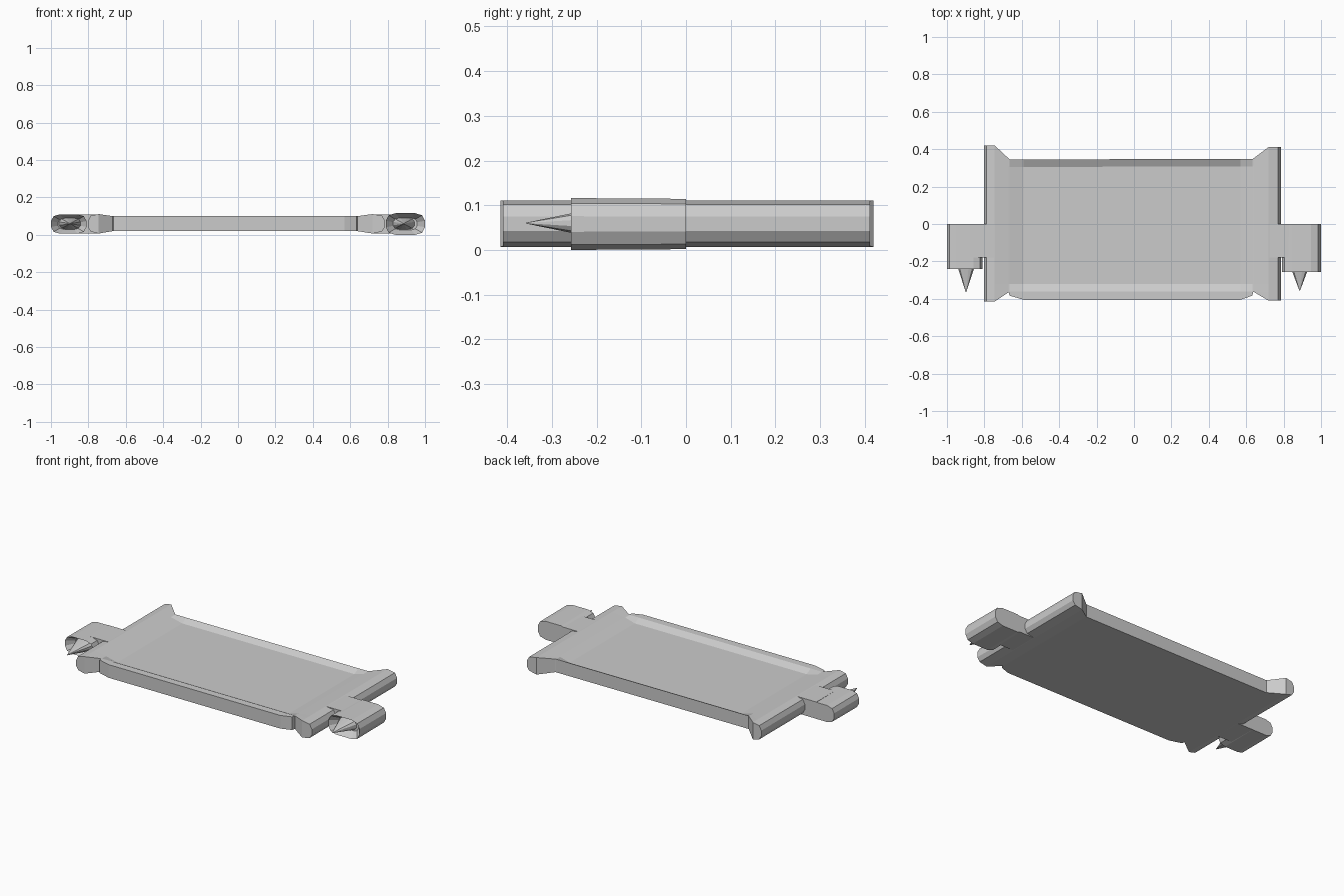
import bpy, bmesh

if "Cube" in bpy.data.objects:
    bpy.data.objects.remove(bpy.data.objects["Cube"])


def make_object(name, bm):
    bmesh.ops.remove_doubles(bm, verts=bm.verts, dist=0.0001)
    bmesh.ops.recalc_face_normals(bm, faces=bm.faces)
    mesh = bpy.data.meshes.new(name)
    bm.to_mesh(mesh)
    bm.free()
    ob = bpy.data.objects.new(name, mesh)
    bpy.context.collection.objects.link(ob)
    return ob


def loft(name, rings):
    """Skin a series of closed rings and cap both ends."""
    bm = bmesh.new()
    loops = [[bm.verts.new(p) for p in ring] for ring in rings]
    n = len(loops[0])
    for a, b in zip(loops, loops[1:]):
        for i in range(n):
            j = (i + 1) % n
            bm.faces.new((a[i], a[j], b[j], b[i]))
    bm.faces.new(loops[0])
    bm.faces.new(loops[-1])
    return make_object(name, bm)


# Dished plate with flared, rounded side rails
def section(x, yf, yb, zb, zt, zf):
    return [(x, yf, zb), (x, yb, zb), (x, yb, zt), (x, yb - 0.04, zf),
            (x, -0.32, zf), (x, -0.36, zt), (x, yf, zt)]


stations = [  # x, front y, back y, bottom z, rim z, floor z
    (-0.802, -0.415, 0.42, 0.042, 0.075, 0.075),
    (-0.788, -0.415, 0.42, 0.018, 0.102, 0.102),
    (-0.745, -0.415, 0.42, 0.007, 0.111, 0.111),
    (-0.67, -0.365, 0.35, 0.02, 0.10, 0.099),
    (-0.665, -0.383, 0.345, 0.02, 0.10, 0.098),
    (-0.59, -0.405, 0.345, 0.02, 0.10, 0.08),
    (0.57, -0.405, 0.348, 0.02, 0.10, 0.08),
    (0.633, -0.383, 0.348, 0.02, 0.10, 0.098),
    (0.638, -0.362, 0.35, 0.02, 0.10, 0.099),
    (0.72, -0.41, 0.412, 0.007, 0.111, 0.111),
    (0.77, -0.41, 0.412, 0.018, 0.102, 0.102),
    (0.786, -0.41, 0.412, 0.042, 0.075, 0.075),
]
loft("plate", [section(*s) for s in stations])


# Rounded arm with a hollow front end
def arm_ring(xc, zc, rx, rz, y, end):
    pts = [(-1, -0.3), (-1 + end * 0.3, -0.8), (-1 + end, -1),
           (1 - end, -1), (1 - end * 0.3, -0.8), (1, -0.3),
           (1, 0.3), (1 - end * 0.3, 0.8), (1 - end, 1),
           (-1 + end, 1), (-1 + end * 0.3, 0.8), (-1, 0.3)]
    return [(xc + a * rx, y, zc + b * rz) for a, b in pts]


def arm(side, xc, rx, yf, zc, rz, spike_x, tip_y):
    loft(side + "_arm", [
        arm_ring(xc, zc, rx, rz * 0.97, 0, 0.5),
        arm_ring(xc, zc, rx, rz, yf, 0.5),
        arm_ring(xc, zc, rx * 0.6, rz * 0.55, yf + 0.05, 0.5)])
    # Pointed spike coming out of the hollow
    loft(side + "_spike", [
        arm_ring(spike_x, 0.06, 0.06, 0.033, yf + 0.055, 0.7),
        arm_ring(spike_x, 0.06, 0.001, 0.001, tip_y, 0.7)])


arm("left", -0.905, 0.095, -0.24, 0.058, 0.052, -0.898, -0.365)
arm("right", 0.895, 0.105, -0.257, 0.058, 0.058, 0.886, -0.358)

# Necks joining the arms to the rails
for side, x0, x1 in (("left", -0.88, -0.74), ("right", 0.72, 0.87)):
    bm = bmesh.new()
    bmesh.ops.create_cube(bm, size=1)
    for v in bm.verts:
        v.co = (x0 if v.co.x < 0 else x1,
                -0.18 if v.co.y < 0 else 0,
                0.008 if v.co.z < 0 else 0.11)
    make_object(side + "_neck", bm)
